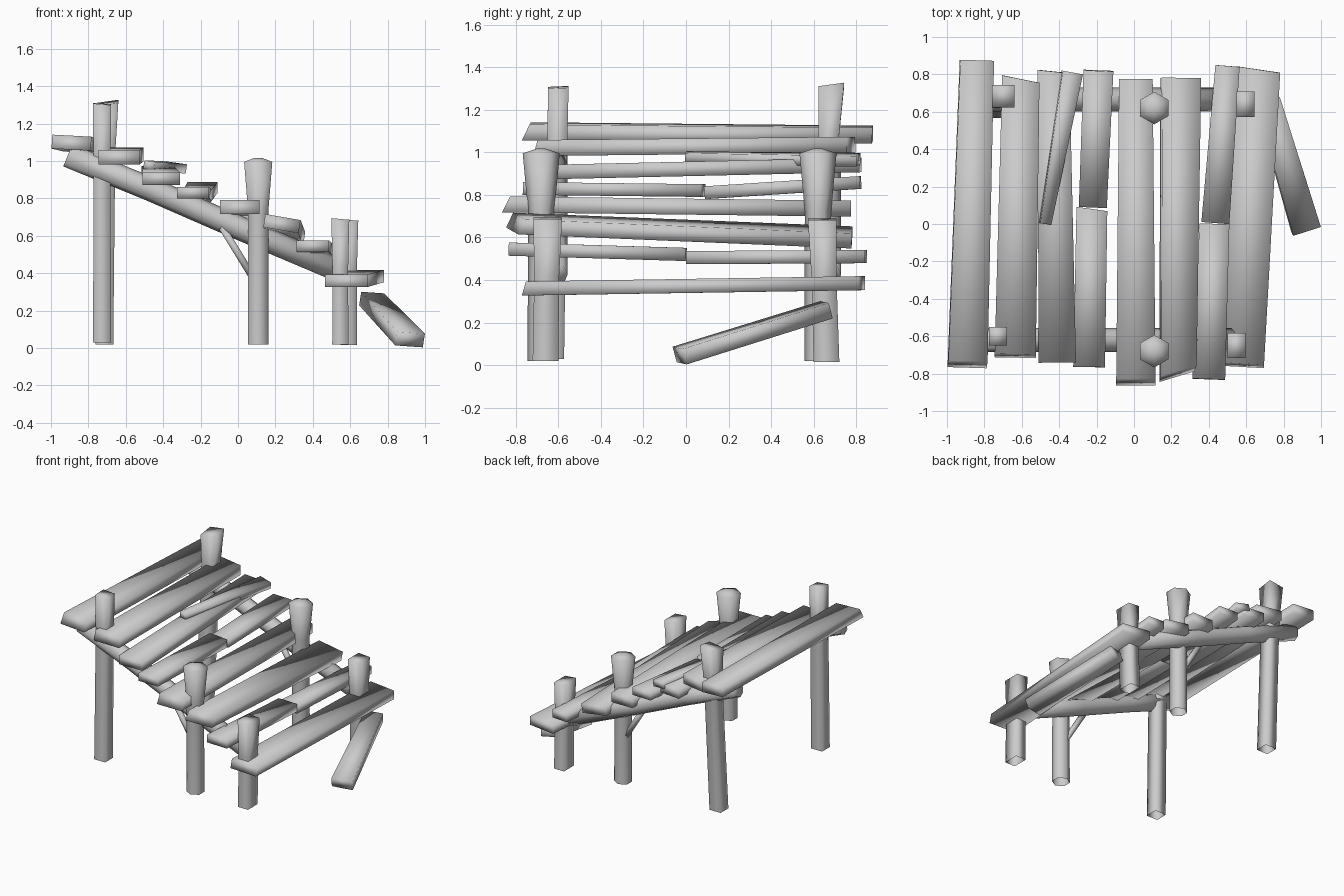
import bpy, bmesh, math
from mathutils import Vector

if "Cube" in bpy.data.objects:
    bpy.data.objects.remove(bpy.data.objects["Cube"])

wood = bpy.data.materials.new("weathered grey")
wood.use_nodes = True
GREY = (0.6, 0.6, 0.6, 1)
wood.diffuse_color = GREY
wood.node_tree.nodes["Principled BSDF"].inputs["Base Color"].default_value = GREY


def loft(name, rings, open_base=False):
    """Skin rings that have equal point counts; the first end may stay open."""
    bm = bmesh.new()
    rows = [[bm.verts.new(p) for p in ring] for ring in rings]
    n = len(rows[0])
    for a, b in zip(rows, rows[1:]):
        for i in range(n):
            j = (i + 1) % n
            bm.faces.new((a[i], a[j], b[j], b[i]))
    bm.faces.new(rows[-1])
    if not open_base:
        bm.faces.new(rows[0][::-1])
    bmesh.ops.recalc_face_normals(bm, faces=bm.faces)
    for f in bm.faces:
        f.smooth = True
    mesh = bpy.data.meshes.new(name)
    bm.to_mesh(mesh)
    bm.free()
    mesh.materials.append(wood)
    obj = bpy.data.objects.new(name, mesh)
    bpy.context.collection.objects.link(obj)
    return obj


def plank(name, front, back, w0, w1, t=0.07, roll=0, skew=(0, 0), bevel=0):
    """Sawn board between two end centres; skew slants the end cuts, bevel leans the front one."""
    front, back = Vector(front), Vector(back)
    along = (back - front).normalized()
    side = along.cross(Vector((0, 0, 1))).normalized()
    up = side.cross(along)
    r = math.radians(roll)
    side, up = side * math.cos(r) - up * math.sin(r), up * math.cos(r) + side * math.sin(r)
    rings = []
    for c, w, s, lean in ((front, w0, skew[0], bevel), (back, w1, skew[1], 0)):
        rings.append([c + side * (a * w / 2) + up * (b * t / 2) + along * (s * a + lean * b)
                      for a, b in ((-1, -1), (1, -1), (1, 1), (-1, 1))])
    return loft(name, rings)


def post(name, base, top, r0, r1, sides, depth=1.0, slant=(0, 0), crown=0):
    """Stake that flares over its top quarter, with a slanted or crowned cap."""
    base, top = Vector(base), Vector(top)
    turn = math.pi / sides if sides == 4 else math.pi / 6
    neck = 1 - 0.27 / (top.z - base.z)
    levels = [(0, r0, 0), (neck, r0 * 0.97, 0), (1, r1, 0)]
    if crown:
        levels.append((1, r1 * 0.25, crown))
    rings = []
    for f, r, rise in levels:
        ring = []
        for i in range(sides):
            a = turn + math.tau * i / sides
            x, y = math.cos(a), math.sin(a)
            z = rise + (slant[0] * x + slant[1] * y if f == 1 else 0)
            ring.append(base.lerp(top, f) + Vector((r * x, r * y * depth, z)))
        rings.append(ring)
    return loft(name, rings, open_base=True)


def pole(name, path, r, sides=8):
    """Round timber that follows a path in the xz plane."""
    pts = [Vector(p) for p in path]
    rings = []
    for i, c in enumerate(pts):
        d = (pts[min(i + 1, len(pts) - 1)] - pts[max(i - 1, 0)]).normalized()
        y = Vector((0, 1, 0))
        n = d.cross(y)
        rings.append([c + (y * math.cos(a) + n * math.sin(a)) * r
                      for a in (math.tau * k / sides for k in range(sides))])
    return loft(name, rings)


# Deck boards, from the high end to the low end
plank("board_1", (-0.89, -0.75, 1.098), (-0.84, 0.875, 1.083), 0.21, 0.18, 0.075, 3, bevel=0.018)
plank("board_2", (-0.635, -0.705, 1.02), (-0.605, 0.775, 1.035), 0.22, 0.20, 0.075, 0, (0, -0.018), 0.01)
plank("board_3", (-0.41, -0.74, 0.905), (-0.43, 0.815, 0.94), 0.20, 0.17, 0.068, 0, (0, -0.01))
plank("board_3_splinter", (-0.475, 0.0, 0.975), (-0.33, 0.81, 0.965), 0.06, 0.11, 0.05, 8)
plank("board_4_front", (-0.24, -0.765, 0.83), (-0.225, 0.08, 0.82), 0.17, 0.165, 0.06, 0, (0, -0.01))
plank("board_4_back", (-0.22, 0.09, 0.81), (-0.19, 0.82, 0.858), 0.15, 0.16, 0.06)
plank("board_5", (0.01, -0.845, 0.755), (0.01, 0.775, 0.735), 0.21, 0.18, 0.075, bevel=0.018)
plank("board_6", (0.235, -0.80, 0.665), (0.25, 0.78, 0.60), 0.19, 0.21, 0.072, 9, (0.03, 0), 0.015)
plank("board_7_front", (0.40, -0.83, 0.545), (0.43, 0.0, 0.52), 0.175, 0.16, 0.062)
plank("board_7_back", (0.435, 0.005, 0.505), (0.50, 0.845, 0.51), 0.15, 0.13, 0.062)
plank("board_8", (0.58, -0.755, 0.36), (0.67, 0.825, 0.385), 0.23, 0.225, 0.066, 0, (0, -0.01), 0.01)
plank("fallen_board", (0.92, -0.03, 0.045), (0.715, 0.66, 0.26), 0.155, 0.13, 0.076, 4)

# Posts in three pairs
post("high_post_front", (-0.727, -0.62, 0.03), (-0.727, -0.60, 1.305), 0.067, 0.069, 4, 1, (-0.006, 0.003))
post("high_post_back", (-0.715, 0.615, 0.02), (-0.70, 0.683, 1.31), 0.068, 0.085, 4, 1, (0.012, 0.012))
for label, y in (("front", -0.68), ("back", 0.62)):
    post("middle_post_" + label, (0.108, y, 0.02), (0.108, y, 0.995), 0.064, 0.087, 6, crown=0.022)
post("low_post_front", (0.547, -0.66, 0.02), (0.547, -0.65, 0.69), 0.061, 0.068, 4, 1.4, (-0.006, 0))
post("low_post_back", (0.592, 0.66, 0.015), (0.595, 0.64, 0.685), 0.061, 0.068, 4, 1.4, (-0.006, 0))

# Side rails and their diagonal braces
for label, y in (("front", -0.62), ("back", 0.665)):
    pole("rail_" + label, [(-0.91, y, 1.03), (-0.47, y, 0.85), (0.0, y, 0.645), (0.52, y, 0.425)], 0.064)
    pole("brace_" + label, [(-0.10, y - 0.03, 0.67), (0.09, y - 0.03, 0.36)], 0.022, 6)
